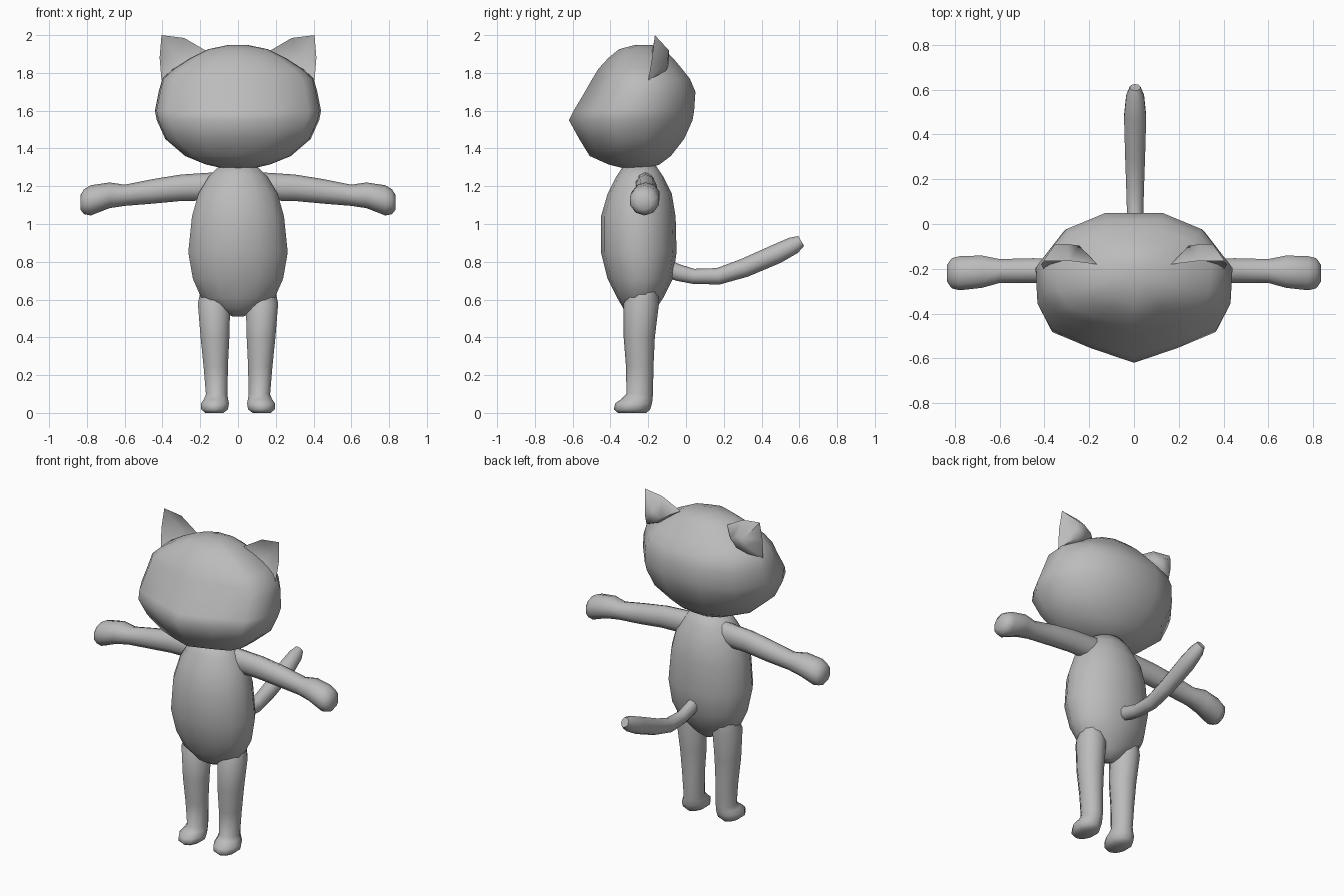
import bpy, bmesh, math
from mathutils import Vector

if "Cube" in bpy.data.objects:
    bpy.data.objects.remove(bpy.data.objects["Cube"], do_unlink=True)

grey = bpy.data.materials.new("plain grey")
grey.use_nodes = True
GREY = (0.5, 0.5, 0.5, 1)
grey.diffuse_color = GREY
grey.node_tree.nodes["Principled BSDF"].inputs["Base Color"].default_value = GREY


def finish(name, bm, angle=60):
    bmesh.ops.recalc_face_normals(bm, faces=bm.faces)
    mesh = bpy.data.meshes.new(name)
    bm.to_mesh(mesh)
    bm.free()
    mesh.materials.append(grey)
    obj = bpy.data.objects.new(name, mesh)
    bpy.context.collection.objects.link(obj)
    bpy.ops.object.select_all(action='DESELECT')
    obj.select_set(True)
    bpy.context.view_layer.objects.active = obj
    bpy.ops.object.shade_smooth_by_angle(angle=math.radians(angle))
    return obj


def loft(name, rings):
    """Skin a list of point rings and close both ends."""
    bm = bmesh.new()
    loops = [[bm.verts.new(p) for p in ring] for ring in rings]
    for a, b in zip(loops, loops[1:]):
        for i in range(len(a)):
            j = (i + 1) % len(a)
            bm.faces.new((a[i], a[j], b[j], b[i]))
    bm.faces.new(loops[0])
    bm.faces.new(loops[-1])
    return finish(name, bm)


def circle(n):
    return [(math.sin(math.tau * i / n), -math.cos(math.tau * i / n)) for i in range(n)]


def level(section, z, xc, rx, front, back):
    """Horizontal ring between a front and a back depth."""
    yc, ry = (front + back) / 2, (back - front) / 2
    return [Vector((xc + rx * u, yc + ry * v, z)) for u, v in section]


# Body: height, half width, front, back
body = [(.51, .03, -.26, -.2), (.55, .11, -.33, -.16), (.61, .2, -.365, -.12),
        (.71, .245, -.415, -.07), (.85, .27, -.45, -.05), (1.04, .25, -.45, -.055),
        (1.16, .215, -.415, -.075), (1.25, .16, -.37, -.12), (1.31, .1, -.33, -.16)]
loft("body", [level(circle(14), z, 0, rx, f, b) for z, rx, f, b in body])

# Head: pointed muzzle section with a broad back
half = [(.45, -.8), (.85, -.58), (.98, -.25), (1, .25), (.72, .75), (.3, 1)]
head_section = [(0, -1)] + half + [(-u, v) for u, v in reversed(half)]
head = [(1.295, .08, -.33, -.2), (1.315, .17, -.41, -.14), (1.36, .28, -.51, -.08),
        (1.45, .385, -.565, -.01), (1.55, .43, -.62, .035), (1.6, .44, -.595, .043),
        (1.7, .42, -.535, .05), (1.77, .4, -.495, .02), (1.82, .345, -.465, -.02),
        (1.88, .25, -.41, -.07), (1.925, .16, -.355, -.12), (1.948, .05, -.27, -.18)]
loft("head", [level(head_section, z, 0, rx, f, b) for z, rx, f, b in head])

# Legs with forward feet: height, centre, half width, front, back
leg = [(0, .125, .05, -.36, -.21), (.018, .124, .074, -.382, -.19), (.05, .122, .078, -.375, -.18),
       (.075, .116, .066, -.34, -.177), (.1, .113, .06, -.315, -.175), (.25, .118, .068, -.318, -.172),
       (.4, .122, .08, -.33, -.165), (.58, .127, .09, -.33, -.143), (.65, .13, .07, -.29, -.15)]
# Arms: distance out, height, depth, half depth, half height
arm = [(.1, 1.2, -.215, .055, .075), (.3, 1.192, -.212, .057, .07), (.45, 1.173, -.208, .058, .065),
       (.6, 1.152, -.21, .056, .056), (.68, 1.152, -.213, .076, .068), (.78, 1.125, -.22, .08, .08),
       (.815, 1.118, -.22, .07, .066), (.835, 1.115, -.22, .04, .038)]

for side, s in (("left", 1), ("right", -1)):
    loft(side + "_leg", [level(circle(10), z, s * x, r, f, b) for z, x, r, f, b in leg])
    loft(side + "_arm", [[Vector((s * x, y + ry * u, z + rz * v)) for u, v in circle(10)]
                         for x, z, y, ry, rz in arm])

    # Ear: hollow front, rounded back
    rim = [(.165, -.18, 1.915), (.285, -.165, 1.985), (.405, -.165, 2.0),
           (.415, -.18, 1.88), (.405, -.2, 1.76), (.27, -.17, 1.82)]
    bm = bmesh.new()
    edge = [bm.verts.new((s * x, y, z)) for x, y, z in rim]
    hollow = bm.verts.new((s * .325, -.125, 1.885))
    back = Vector((s * .31, -.05, 1.83))
    swell = [bm.verts.new(v.co.lerp(back, .55) + Vector((0, .012, .012))) for v in edge]
    for i in range(len(edge)):
        j = (i + 1) % len(edge)
        bm.faces.new((edge[i], edge[j], hollow))
        bm.faces.new((edge[j], edge[i], swell[i], swell[j]))
    bm.faces.new(swell)
    finish(side + "_ear", bm, 70)

# Tail: depth, height, half width, half thickness, each ring square to the path
tail = [(-.11, .77, .035, .045), (-.04, .742, .037, .044), (.04, .723, .038, .04),
        (.17, .723, .042, .044), (.31, .768, .047, .05), (.48, .842, .052, .052),
        (.57, .887, .042, .046), (.61, .91, .025, .03)]
rings = []
for i, (y, z, rx, rt) in enumerate(tail):
    a, b = tail[max(i - 1, 0)], tail[min(i + 1, len(tail) - 1)]
    d = Vector((0, b[0] - a[0], b[1] - a[1])).normalized()
    up = Vector((0, -d.z, d.y))
    rings.append([Vector((.005 + rx * u, y, z)) + up * rt * v for u, v in circle(10)])
loft("tail", rings)
